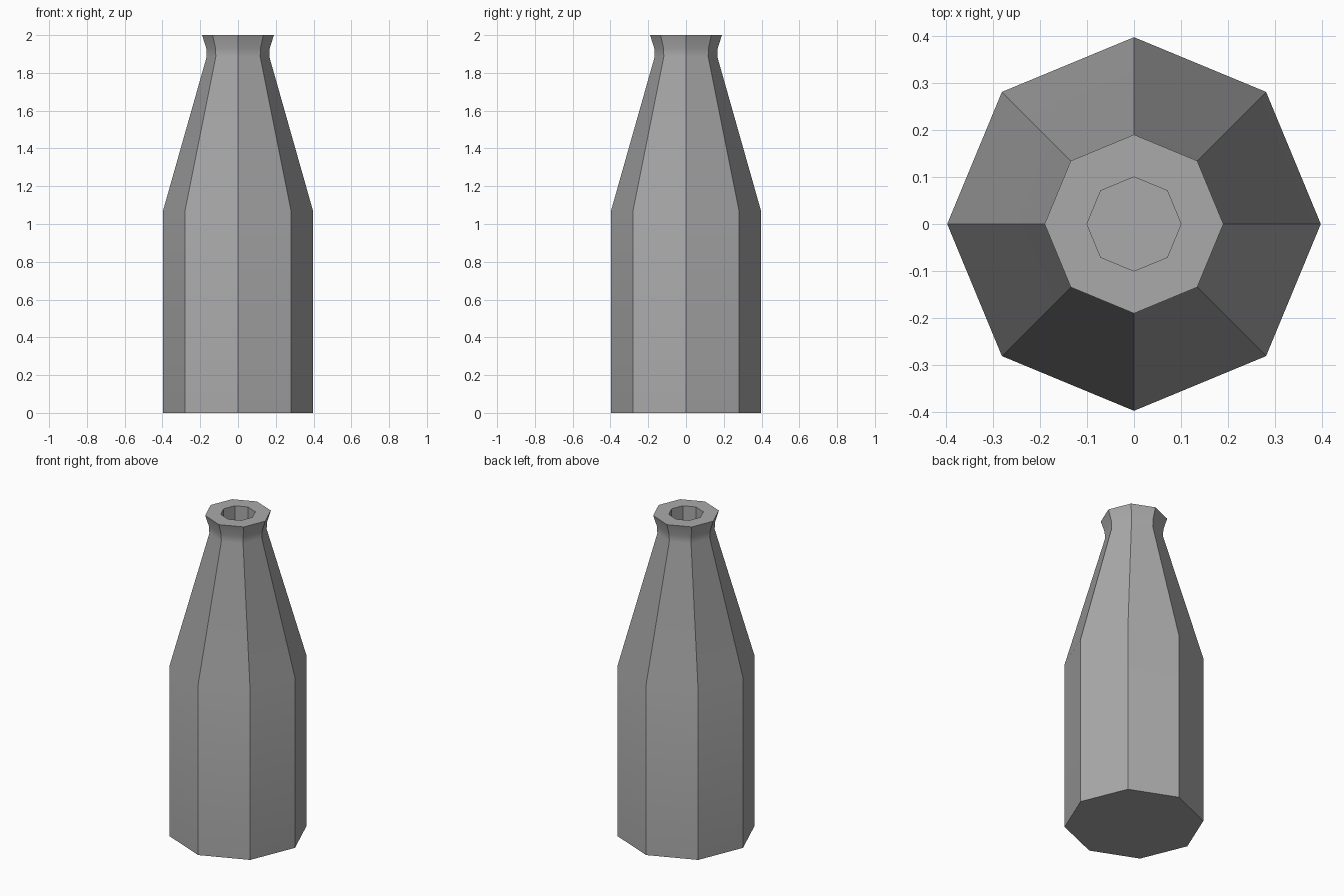
import bpy
import bmesh
from math import cos, sin, pi, radians

cube = bpy.data.objects.get("Cube")
if cube:
    bpy.data.objects.remove(cube, do_unlink=True)

SIDES = 8

# (radius, height) from the base, up the outside, over the rim and down the bore
PROFILE = [
    (0.397, 0.0),
    (0.397, 1.07),
    (0.166, 1.885),
    (0.168, 1.93),
    (0.19, 2.0),
    (0.10, 2.0),
    (0.10, 1.6),
]


def flat_material(name, rgb):
    mat = bpy.data.materials.new(name)
    mat.use_nodes = True
    colour = (*rgb, 1.0)
    mat.diffuse_color = colour
    mat.node_tree.nodes["Principled BSDF"].inputs["Base Color"].default_value = colour
    return mat


def lathe(name, profile, sides, mat):
    bm = bmesh.new()
    rings = []
    for r, z in profile:
        angles = [2 * pi * i / sides for i in range(sides)]
        rings.append([bm.verts.new((r * cos(a), r * sin(a), z)) for a in angles])
    for low, high in zip(rings, rings[1:]):
        for i in range(sides):
            j = (i + 1) % sides
            bm.faces.new((low[i], low[j], high[j], high[i]))
    # Close the base and the bottom of the bore
    bm.faces.new(rings[0][::-1])
    bm.faces.new(rings[-1])
    bmesh.ops.recalc_face_normals(bm, faces=bm.faces)
    mesh = bpy.data.meshes.new(name)
    bm.to_mesh(mesh)
    bm.free()
    mesh.materials.append(mat)
    obj = bpy.data.objects.new(name, mesh)
    bpy.context.collection.objects.link(obj)
    return obj


# Eight-sided bottle with a flared, open rim
grey = flat_material("grey", (0.4, 0.4, 0.4))
bottle = lathe("bottle", PROFILE, SIDES, grey)

# Smooth along the height, crisp between the side panels
bpy.ops.object.select_all(action="DESELECT")
bottle.select_set(True)
bpy.context.view_layer.objects.active = bottle
bpy.ops.object.shade_smooth_by_angle(angle=radians(30))
